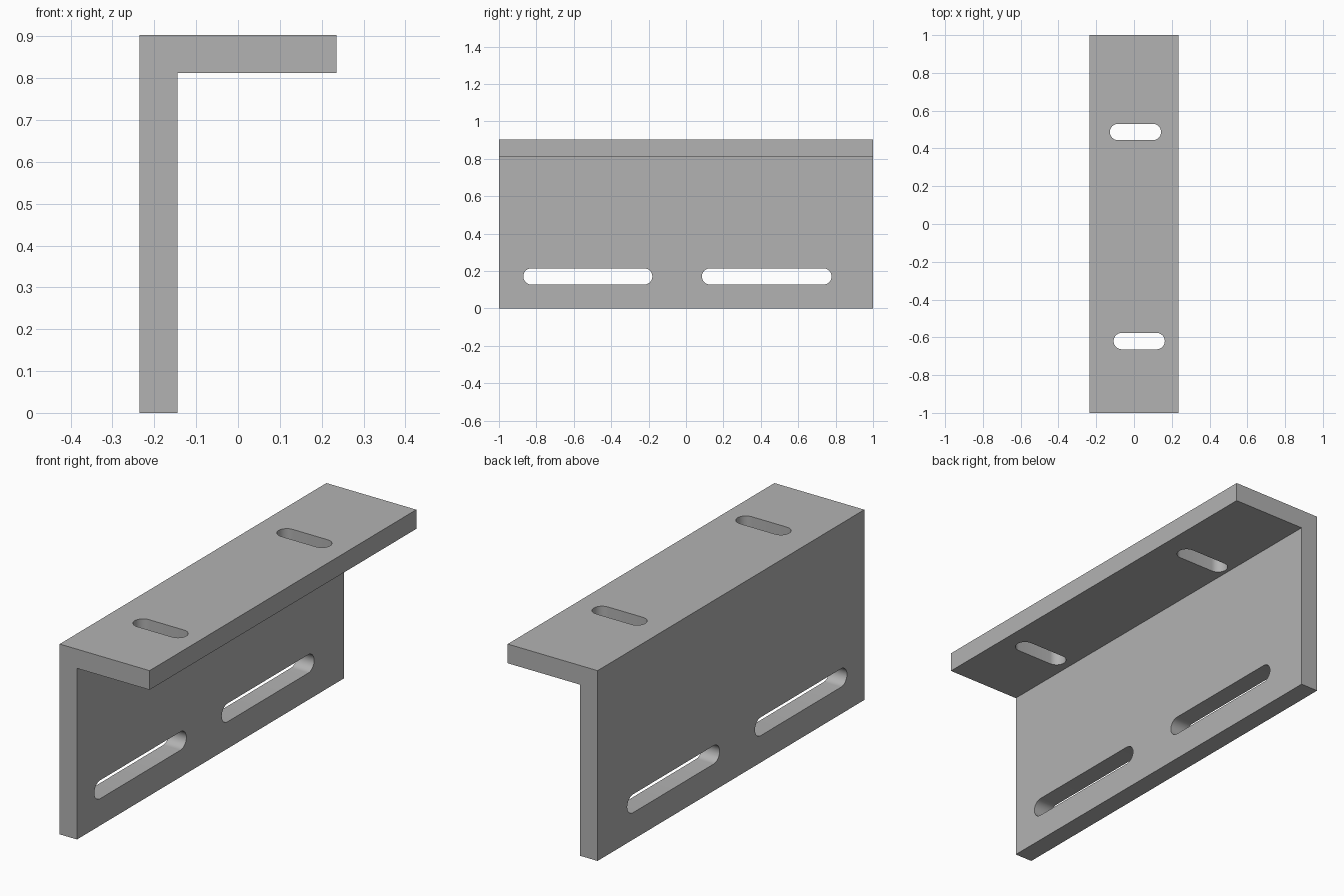
import bpy, bmesh, math
from mathutils import Vector

cube = bpy.data.objects.get("Cube")
if cube:
    bpy.data.objects.remove(cube, do_unlink=True)

X0, X1, HEIGHT, WALL = -0.236, 0.236, 0.903, 0.091
SLOT_R = 0.0435

grey = bpy.data.materials.new("plain_grey")
grey.use_nodes = True
grey.diffuse_color = (0.448, 0.448, 0.448, 1)
grey.node_tree.nodes["Principled BSDF"].inputs["Base Color"].default_value = grey.diffuse_color


def extrude_outline(name, points, direction):
    """Solid object made by sweeping a closed outline along a vector."""
    bm = bmesh.new()
    face = bm.faces.new([bm.verts.new(p) for p in points])
    swept = bmesh.ops.extrude_face_region(bm, geom=[face])["geom"]
    verts = [g for g in swept if isinstance(g, bmesh.types.BMVert)]
    bmesh.ops.translate(bm, verts=verts, vec=direction)
    bmesh.ops.recalc_face_normals(bm, faces=bm.faces)
    mesh = bpy.data.meshes.new(name)
    bm.to_mesh(mesh)
    bm.free()
    mesh.materials.append(grey)
    obj = bpy.data.objects.new(name, mesh)
    bpy.context.collection.objects.link(obj)
    return obj


def slot_cutter(name, start, end, axis, depth, steps=16):
    """Round-ended slot between two arc centres, cutting along axis."""
    start, end, axis = Vector(start), Vector(end), Vector(axis)
    along = (end - start).normalized()
    side = axis.cross(along)
    points = []
    for centre, turn in ((end, -math.pi / 2), (start, math.pi / 2)):
        for i in range(steps + 1):
            a = turn + math.pi * i / steps
            points.append(centre + SLOT_R * (along * math.cos(a) + side * math.sin(a))
                          - axis * depth / 2)
    return extrude_outline(name, points, axis * depth)


# L-shaped angle bracket
profile = [(X0, 0), (X0 + WALL, 0), (X0 + WALL, HEIGHT - WALL),
           (X1, HEIGHT - WALL), (X1, HEIGHT), (X0, HEIGHT)]
bracket = extrude_outline("angle_bracket", [(x, -1, z) for x, z in profile], (0, 2, 0))

cutters = []
# Long slots through the upright plate
for i, (a, b) in enumerate(((-0.87, -0.18), (0.085, 0.778))):
    x = X0 + WALL / 2
    cutters.append(slot_cutter(f"wall_slot_cutter_{i + 1}", (x, a + SLOT_R, 0.171),
                               (x, b - SLOT_R, 0.171), (1, 0, 0), WALL * 2))
# Short slots through the top flange
for i, (a, b, y) in enumerate(((-0.128, 0.143, 0.487), (-0.108, 0.163, -0.62))):
    z = HEIGHT - WALL / 2
    cutters.append(slot_cutter(f"flange_slot_cutter_{i + 1}", (a + SLOT_R, y, z),
                               (b - SLOT_R, y, z), (0, 0, 1), WALL * 2))

for cutter in cutters:
    cut = bracket.modifiers.new(cutter.name, 'BOOLEAN')
    cut.operation = 'DIFFERENCE'
    cut.solver = 'EXACT'
    cut.object = cutter
    cutter.hide_render = True

# Apply the cuts, then remove the cutters
bpy.ops.object.select_all(action='DESELECT')
bracket.select_set(True)
bpy.context.view_layer.objects.active = bracket
for name in [m.name for m in bracket.modifiers]:
    bpy.ops.object.modifier_apply(modifier=name)
for cutter in cutters:
    bpy.data.objects.remove(cutter, do_unlink=True)
bpy.ops.object.shade_smooth_by_angle(angle=math.radians(30))
